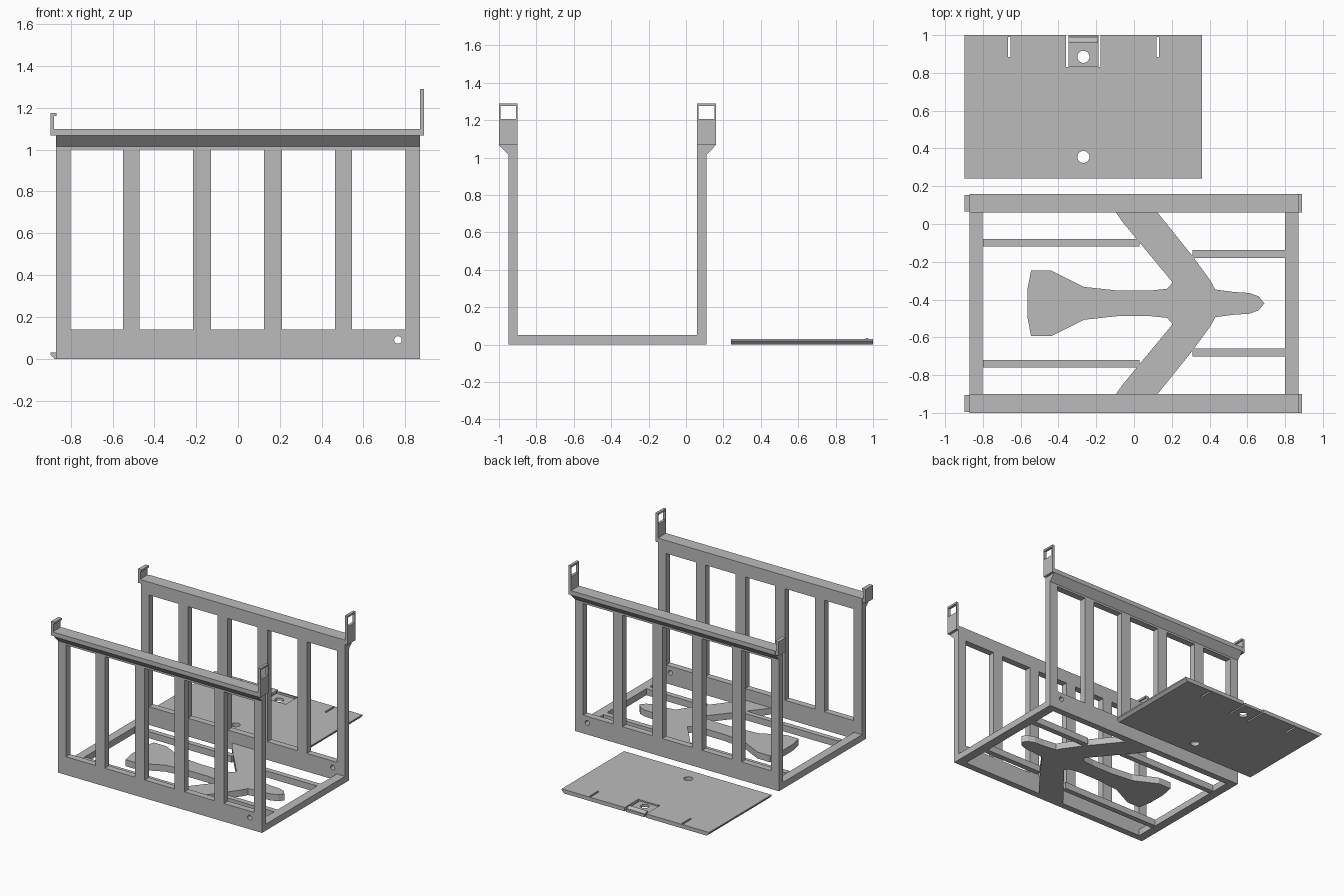
import bpy, bmesh, math
from mathutils import Vector

if "Cube" in bpy.data.objects:
    bpy.data.objects.remove(bpy.data.objects["Cube"], do_unlink=True)

grey = bpy.data.materials.new("plain grey")
grey.use_nodes = True
grey.diffuse_color = (0.5, 0.5, 0.5, 1)
grey.node_tree.nodes["Principled BSDF"].inputs["Base Color"].default_value = (0.5, 0.5, 0.5, 1)


def prism(name, profile, axis, start, end):
    """Extrude a 2D outline along an axis; the outline lies in the other two axes, in order."""
    bm = bmesh.new()
    verts = []
    for a, b in profile:
        co = [a, b]
        co.insert("xyz".index(axis), start)
        verts.append(bm.verts.new(co))
    face = bm.faces.new(verts)
    grown = bmesh.ops.extrude_face_region(bm, geom=[face])["geom"]
    shift = Vector([end - start if c == axis else 0 for c in "xyz"])
    bmesh.ops.translate(bm, vec=shift, verts=[g for g in grown if isinstance(g, bmesh.types.BMVert)])
    bmesh.ops.recalc_face_normals(bm, faces=bm.faces)
    mesh = bpy.data.meshes.new(name)
    bm.to_mesh(mesh)
    bm.free()
    mesh.materials.append(grey)
    obj = bpy.data.objects.new(name, mesh)
    bpy.context.collection.objects.link(obj)
    return obj


def box(name, x, y, z):
    return prism(name, [(x[0], y[0]), (x[1], y[0]), (x[1], y[1]), (x[0], y[1])], "z", *z)


def rod(name, centre, radius, axis, start, end, sides=32):
    ring = [(centre[0] + radius * math.cos(i * math.tau / sides),
             centre[1] + radius * math.sin(i * math.tau / sides)) for i in range(sides)]
    return prism(name, ring, axis, start, end)


def cut(obj, cutters):
    """Subtract every cutter, bake the result and drop the cutters."""
    for c in cutters:
        mod = obj.modifiers.new("cut", "BOOLEAN")
        mod.operation, mod.solver, mod.object = "DIFFERENCE", "EXACT", c
    bpy.context.view_layer.update()
    graph = bpy.context.evaluated_depsgraph_get()
    mesh = bpy.data.meshes.new_from_object(obj.evaluated_get(graph))
    obj.modifiers.clear()
    obj.data = mesh
    for c in cutters:
        bpy.data.objects.remove(c, do_unlink=True)


MID = -0.42      # centre line of the basket
INNER = 0.48     # half distance between the walls
WALL = 0.05
RAIL = 0.10
END = 0.87
openings = [(-0.80, -0.55), (-0.47, -0.215), (-0.13, 0.125), (0.21, 0.465), (0.545, 0.80)]

for side, label in ((-1, "front"), (1, "back")):
    def at(d):
        return MID + side * (INNER + d)

    def span(a, b):
        return sorted((at(a), at(b)))

    # Slatted wall with a flared top rail
    profile = [(at(0), 0), (at(WALL), 0), (at(WALL), 1.015), (at(RAIL), 1.067),
               (at(RAIL), 1.10), (at(0), 1.10)]
    wall = prism(label + "_wall", profile, "x", -END, END)
    gaps = [box("gap", o, span(-0.1, 0.2), (0.14, 1.0)) for o in openings]
    gaps.append(rod("pin_hole", (0.765, 0.09), 0.018, "y", *span(-0.1, 0.2)))
    cut(wall, gaps)

    # Low hook at the right end
    hook = [(-END, 1.067), (-0.897, 1.067), (-0.897, 1.175), (-0.867, 1.175),
            (-0.867, 1.16), (-0.879, 1.16), (-0.879, 1.10), (-END, 1.10)]
    prism(label + "_hook", hook, "y", *span(0.006, RAIL - 0.006))

    # Tall windowed tab at the left end
    tab = box(label + "_tab", (END, 0.89), span(0, RAIL), (1.067, 1.29))
    cut(tab, [box("tab_window", (0.8, 1.0), span(0.008, RAIL - 0.008), (1.205, 1.275))])

    # Floor rails beside the silhouette
    for name, x, near, far in (("long", (-0.80, 0.03), 0.30, 0.34), ("short", (0.31, 0.80), 0.24, 0.282)):
        box(f"{label}_{name}_floor_rail", x,
            sorted((MID + side * near, MID + side * far)), (0, WALL))

# Floor end bars
for name, x in (("right", (-END, -0.803)), ("left", (0.80, END))):
    box(name + "_end_bar", x, (MID - INNER, MID + INNER), (0, WALL))

# Flying bird silhouette, half outline mirrored over the centre line
half = [(0.66, 0.037), (0.61, 0.055), (0.53, 0.06), (0.43, 0.073), (0.405, 0.12), (0.31, 0.25),
        (0.125, INNER), (-0.095, INNER), (-0.06, 0.43), (0.205, 0.11), (0.175, 0.077),
        (0.08, 0.067), (-0.08, 0.067), (-0.265, 0.087), (-0.437, 0.173), (-0.545, 0.173),
        (-0.565, 0.07)]
outline = [(0.69, MID)] + [(x, MID + d) for x, d in half] + [(x, MID - d) for x, d in reversed(half)]
prism("bird_silhouette", outline, "z", 0, WALL)

# Sliding lid with undercut long edges
LEFT, RIGHT, TOP = 0.36, -0.897, 0.03
lid = prism("sliding_lid", [(RIGHT + 0.02, 0), (LEFT - 0.02, 0), (LEFT, 0.02), (LEFT, TOP),
                            (RIGHT, TOP), (RIGHT, 0.02)], "y", 0.24, 1.0)
thru = (-0.1, 0.1)
MIDDLE = -0.268
cuts = [rod("finger_hole", (MIDDLE, y), 0.032, "z", *thru) for y in (0.355, 0.885)]
cuts += [box("slot", (x - 0.007, x + 0.007), (0.885, 0.99), thru) for x in (-0.661, 0.125)]
cuts += [box("latch_slot", (x - 0.006, x + 0.006), (0.83, 1.1), thru)
         for x in (MIDDLE - 0.085, MIDDLE + 0.085)]
cuts.append(box("latch_recess", (MIDDLE - 0.082, MIDDLE + 0.082), (0.835, 1.1), (0.02, 0.1)))
cut(lid, cuts)

# Latch ridge on the springy tongue
prism("latch_ridge", [(0.962, 0.018), (0.99, 0.018), (0.985, 0.026), (0.97, 0.035), (0.962, 0.035)],
      "x", MIDDLE - 0.078, MIDDLE + 0.078)
